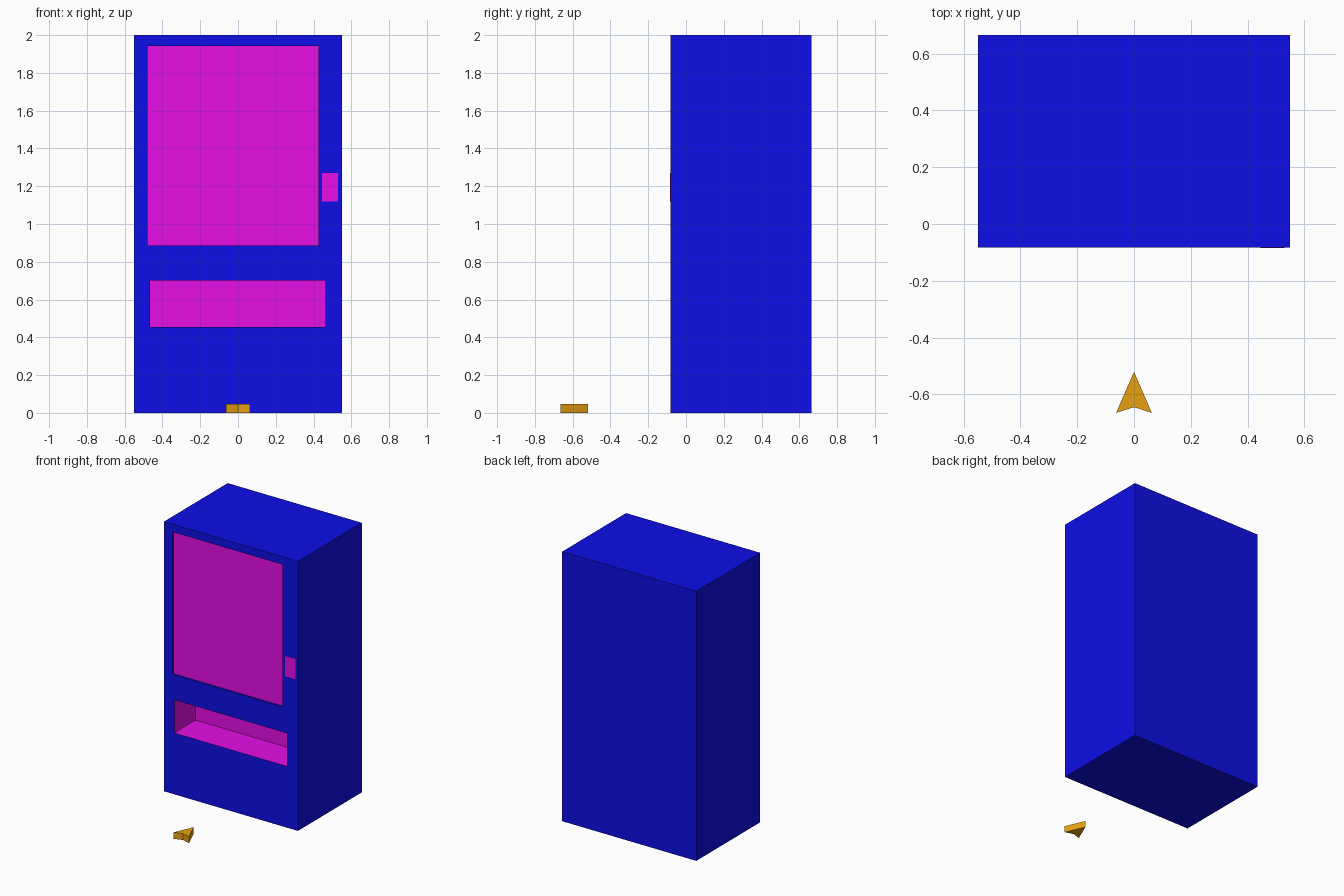
import bpy
import bmesh
from mathutils import Vector

default = bpy.data.objects.get("Cube")
if default:
    bpy.data.objects.remove(default, do_unlink=True)


def make_material(name, colour):
    mat = bpy.data.materials.new(name)
    mat.use_nodes = True
    mat.diffuse_color = colour
    mat.node_tree.nodes["Principled BSDF"].inputs["Base Color"].default_value = colour
    return mat


def add_object(name, bm, *mats):
    bmesh.ops.recalc_face_normals(bm, faces=bm.faces)
    mesh = bpy.data.meshes.new(name)
    bm.to_mesh(mesh)
    bm.free()
    for mat in mats:
        mesh.materials.append(mat)
    obj = bpy.data.objects.new(name, mesh)
    bpy.context.collection.objects.link(obj)
    return obj


def box(name, low, high, *mats):
    low, high = Vector(low), Vector(high)
    bm = bmesh.new()
    bmesh.ops.create_cube(bm, size=1)
    for v in bm.verts:
        v.co = (low + high) / 2 + v.co * (high - low)
    return add_object(name, bm, *mats)


def carve(target, low, high):
    """Cut a box-shaped recess into the target."""
    cutter = box("recess_cutter", low, high)
    cutter.hide_render = True
    mod = target.modifiers.new("recess", 'BOOLEAN')
    mod.operation = 'DIFFERENCE'
    mod.solver = 'EXACT'
    mod.object = cutter
    bpy.context.view_layer.objects.active = target
    bpy.ops.object.modifier_apply(modifier=mod.name)
    bpy.data.objects.remove(cutter, do_unlink=True)


blue = make_material("cabinet blue", (0.0044, 0.0044, 0.8, 1))
magenta = make_material("panel magenta", (0.8, 0.0044, 0.8, 1))
orange = make_material("marker orange", (0.8, 0.35, 0.006, 1))

FRONT, BACK = -0.083, 0.665
SCREEN_Y, TRAY_Y = FRONT + 0.015, FRONT + 0.25

# Cabinet with a shallow window recess and a deep dispensing tray
cabinet = box("cabinet", (-0.55, FRONT, 0), (0.55, BACK, 2), blue, magenta)
carve(cabinet, (-0.48, FRONT - 0.1, 0.885), (0.425, SCREEN_Y, 1.942))
carve(cabinet, (-0.465, FRONT - 0.1, 0.455), (0.462, TRAY_Y, 0.70))

# Window back and all inner tray faces are magenta
for face in cabinet.data.polygons:
    x, y, z = face.center
    in_tray = abs(x) < 0.5 and FRONT + 0.05 < y < TRAY_Y + 0.01 and 0.4 < z < 0.75
    on_screen = abs(y - SCREEN_Y) < 0.002 and face.normal.y < -0.9
    face.material_index = int(in_tray or on_screen)

# Keypad plate, almost flush with the front
box("keypad", (0.445, FRONT - 0.001, 1.12), (0.53, FRONT + 0.003, 1.27), magenta)

# Floor arrow pointing at the cabinet
bm = bmesh.new()
outline = [(0, -0.52), (-0.063, -0.665), (0, -0.645), (0.063, -0.665)]
base = bm.faces.new([bm.verts.new((x, y, 0)) for x, y in outline])
top = bmesh.ops.extrude_face_region(bm, geom=[base])["geom"]
bmesh.ops.translate(bm, vec=(0, 0, 0.048),
                    verts=[g for g in top if isinstance(g, bmesh.types.BMVert)])
add_object("floor_arrow", bm, orange)
